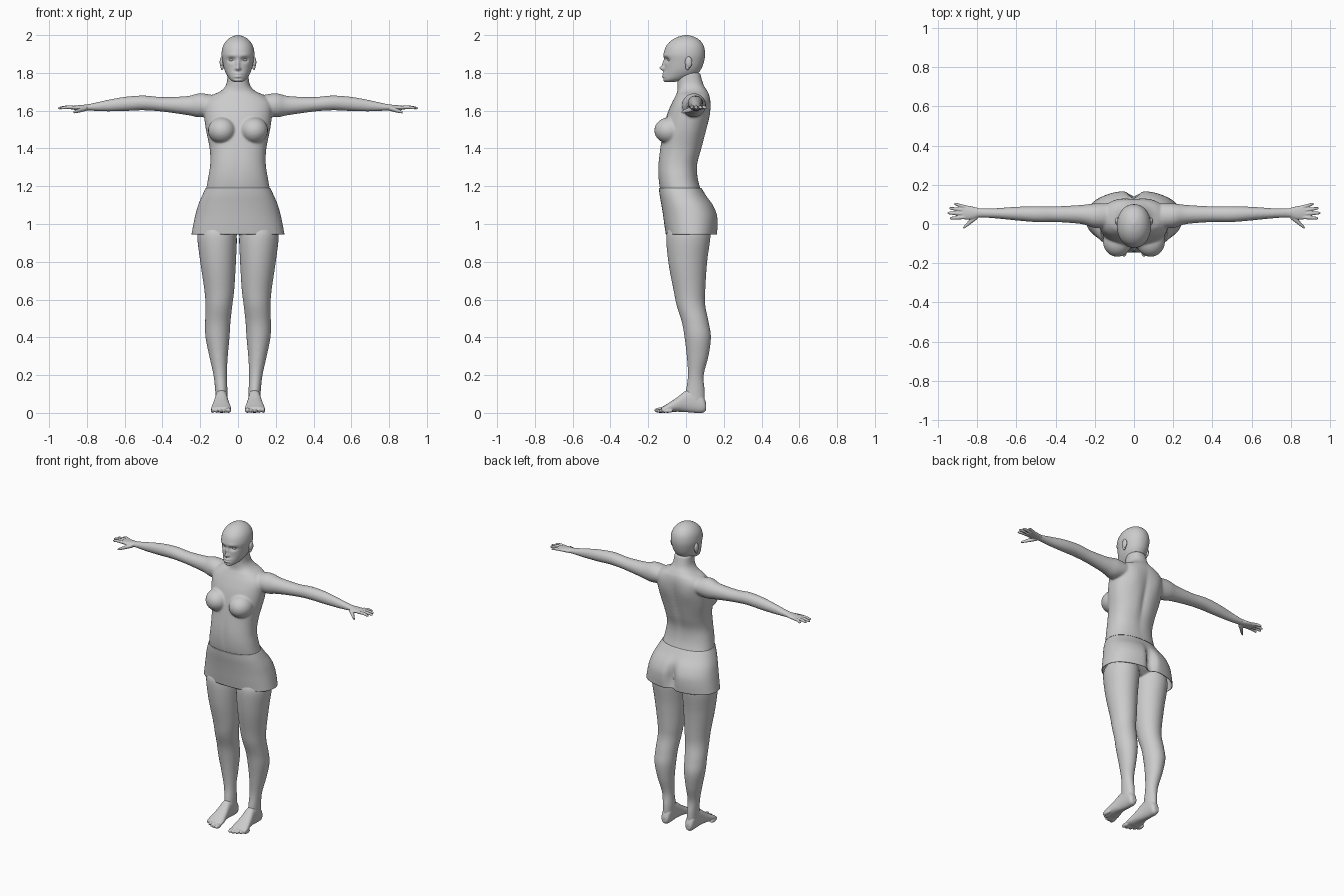
import bpy, bmesh, math
from mathutils import Vector

default_cube = bpy.data.objects.get("Cube")
if default_cube:
    bpy.data.objects.remove(default_cube, do_unlink=True)

GREY = (0.6, 0.6, 0.6, 1)
grey = bpy.data.materials.new("matte grey")
grey.use_nodes = True
grey.diffuse_color = GREY
grey.node_tree.nodes["Principled BSDF"].inputs["Base Color"].default_value = GREY


def spline_rows(rows, steps=6):
    """Catmull-Rom interpolation of section rows."""
    result = []
    last = len(rows) - 1
    for i in range(last):
        a, b, c, d = (rows[min(max(k, 0), last)] for k in (i - 1, i, i + 1, i + 2))
        for s in range(steps):
            t = s / steps
            result.append([q + t / 2 * (r - p + t * (2 * p - 5 * q + 4 * r - e + t * (3 * (q - r) + e - p)))
                           for p, q, r, e in zip(a, b, c, d)])
    return result + [list(rows[-1])]


def loft(bm, rows, axis="z", side=1, power=2.0, segments=48, caps=True):
    """Skin oval sections; a row is position, then low/high limits on the other two axes."""
    rings = []
    for pos, a0, a1, b0, b1 in spline_rows(rows):
        ring = []
        for k in range(segments):
            angle = math.tau * k / segments
            c, s = math.cos(angle), math.sin(angle)
            a = (a0 + a1) / 2 + (a1 - a0) / 2 * math.copysign(abs(c) ** (2 / power), c)
            b = (b0 + b1) / 2 + (b1 - b0) / 2 * math.copysign(abs(s) ** (2 / power), s)
            x, y, z = {"x": (pos, a, b), "y": (a, pos, b), "z": (a, b, pos)}[axis]
            ring.append(bm.verts.new((x * side, y, z)))
        rings.append(ring)
    for low, high in zip(rings, rings[1:]):
        for k in range(segments):
            n = (k + 1) % segments
            bm.faces.new((low[k], low[n], high[n], high[k]))
    if caps:
        bm.faces.new(rings[0])
        bm.faces.new(rings[-1])


def symmetric(rows):
    return [(z, -w, w, front, back) for z, w, front, back in rows]


def ball(bm, centre, radii):
    made = bmesh.ops.create_uvsphere(bm, u_segments=24, v_segments=16, radius=1)["verts"]
    for v in made:
        v.co = Vector(c + r * p for c, r, p in zip(centre, radii, v.co))


def bump(bm, centre, radii, push):
    """Push nearby vertices along y with a soft falloff."""
    for v in bm.verts:
        v.co.y += push * math.exp(-sum(((p - c) / r) ** 2 for p, c, r in zip(v.co, centre, radii)))


def finish(name, bm, voxel=None, smooth=4):
    bmesh.ops.recalc_face_normals(bm, faces=bm.faces[:])
    for f in bm.faces:
        f.smooth = True
    mesh = bpy.data.meshes.new(name)
    bm.to_mesh(mesh)
    bm.free()
    mesh.materials.append(grey)
    obj = bpy.data.objects.new(name, mesh)
    bpy.context.collection.objects.link(obj)
    if voxel:
        remesh = obj.modifiers.new("fuse", "REMESH")
        remesh.mode = "VOXEL"
        remesh.voxel_size = voxel
        remesh.use_smooth_shade = True
        soften = obj.modifiers.new("soften", "SMOOTH")
        soften.factor = 0.5
        soften.iterations = smooth
    return obj


# Torso and neck
body = bmesh.new()
loft(body, symmetric([
    (.95, .1, -.05, .07), (1, .19, -.09, .13), (1.08, .19, -.11, .12), (1.18, .17, -.137, .08),
    (1.25, .157, -.147, .062), (1.32, .147, -.147, .062), (1.4, .15, -.137, .085),
    (1.5, .17, -.12, .11), (1.58, .18, -.1, .125), (1.64, .18, -.075, .13), (1.68, .14, -.055, .125),
    (1.705, .09, -.045, .113), (1.74, .062, -.045, .092), (1.8, .055, -.05, .075)]), power=2.3)
bump(body, (0, .12, 1.45), (.025, .08, .16), -.014)
bump(body, (0, -.15, 1.3), (.02, .05, .1), .004)
for side in (1, -1):
    bump(body, (side * .09, .13, 1.58), (.05, .06, .07), .008)
    ball(body, (side * .085, -.088, 1.495), (.074, .08, .07))
    # Arm
    loft(body, [
        (.12, -.02, .105, 1.58, 1.68), (.2, -.02, .105, 1.565, 1.692), (.27, 0, .097, 1.577, 1.677),
        (.4, .01, .09, 1.595, 1.672), (.5, .01, .09, 1.602, 1.68), (.6, .018, .088, 1.598, 1.673),
        (.7, .028, .081, 1.596, 1.655), (.78, .033, .08, 1.6, 1.637), (.83, .03, .083, 1.604, 1.63)],
        "x", side)
    # Leg
    loft(body, [
        (1, .03, .19, -.08, .12), (.94, .007, .215, -.104, .13), (.8, .011, .2, -.094, .112),
        (.65, .02, .178, -.066, .102), (.57, .03, .172, -.05, .102), (.48, .04, .174, -.022, .12),
        (.4, .045, .172, -.008, .132), (.3, .054, .152, .004, .119), (.2, .059, .13, .01, .094),
        (.12, .056, .121, 0, .099), (.05, .058, .118, -.01, .1)], side=side)
finish("body", body, .006, 6)

# Skirt with a soft cleft at the back
skirt = bmesh.new()
loft(skirt, symmetric([
    (.945, .246, -.107, .166), (1, .236, -.115, .17), (1.05, .225, -.122, .166),
    (1.1, .211, -.13, .145), (1.15, .19, -.139, .108), (1.19, .171, -.144, .082)]),
    power=2.3, segments=96, caps=False)
bump(skirt, (0, .17, 1.01), (.028, .08, .09), -.045)
finish("skirt", skirt).modifiers.new("cloth", "SOLIDIFY").thickness = .004

# Head, shaped with soft bumps
head = bmesh.new()
loft(head, symmetric([
    (1.752, .022, -.112, -.06), (1.765, .042, -.122, 0), (1.79, .06, -.119, .055), (1.82, .073, -.114, .08),
    (1.86, .082, -.114, .095), (1.9, .087, -.118, .101), (1.94, .08, -.106, .095), (1.97, .062, -.08, .076),
    (1.99, .036, -.045, .045), (2, .005, -.005, .01)]), power=2.1, segments=128)
for side in (1, -1):
    bump(head, (side * .034, -.105, 1.869), (.02, .05, .012), .015)
    bump(head, (side * .033, -.11, 1.893), (.028, .05, .01), -.004)
    bump(head, (side * .012, -.12, 1.822), (.007, .05, .007), -.008)
bump(head, (0, -.12, 1.824), (.009, .05, .012), -.024)
bump(head, (0, -.12, 1.848), (.009, .05, .02), -.012)
bump(head, (0, -.12, 1.796), (.022, .05, .006), -.008)
bump(head, (0, -.12, 1.781), (.02, .05, .006), -.008)
bump(head, (0, -.12, 1.769), (.03, .05, .005), .004)
finish("head", head)

# Eyes and ears
features = bmesh.new()
for side in (1, -1):
    ball(features, (side * .034, -.083, 1.869), (.016, .016, .009))
    ball(features, (side * .086, .014, 1.856), (.011, .019, .03))
    ball(features, (side * .084, .008, 1.832), (.008, .011, .016))
finish("eyes_and_ears", features)

# Hands: finger rows are base y, tip y and tip x
FINGERS = [(.087, .102, .918), (.07, .08, .943), (.052, .056, .952), (.034, .03, .94)]
hands = bmesh.new()
for side in (1, -1):
    loft(hands, [(.79, .035, .08, 1.602, 1.634), (.83, .024, .09, 1.602, 1.63),
                 (.87, .024, .096, 1.605, 1.626), (.885, .03, .092, 1.608, 1.623)], "x", side)
    for base, tip, end in FINGERS:
        loft(hands, [(x, y - r, y + r, z - r, z + r) for x, y, z, r in (
            (.86, base, 1.616, .009), ((.86 + end) / 2, (base + tip) / 2, 1.618, .009),
            (end - .008, tip, 1.614, .007), (end, tip, 1.613, .003))], "x", side, segments=16)
    loft(hands, [(.8, .025, .055, 1.6, 1.625), (.83, .003, .035, 1.592, 1.617),
                 (.855, -.016, .004, 1.587, 1.606), (.872, -.026, -.014, 1.585, 1.597)], "x", side)
finish("hands", hands, .003, 2)

# Feet with toes
feet = bmesh.new()
for side in (1, -1):
    loft(feet, [(.107, .072, .104, .015, .05), (.09, .06, .115, .001, .09), (.05, .057, .118, 0, .13),
                (0, .054, .122, .004, .118), (-.05, .046, .132, .006, .08), (-.1, .037, .142, .003, .047),
                (-.13, .04, .14, .005, .03)], "y", side, power=2.3)
    for toe in range(5):
        size = .014 if toe == 0 else .0105
        ball(feet, (side * (.05 + .021 * toe), -.138 + .0025 * toe * toe, size),
             (size, .03, size))
finish("feet", feet, .004, 2)
